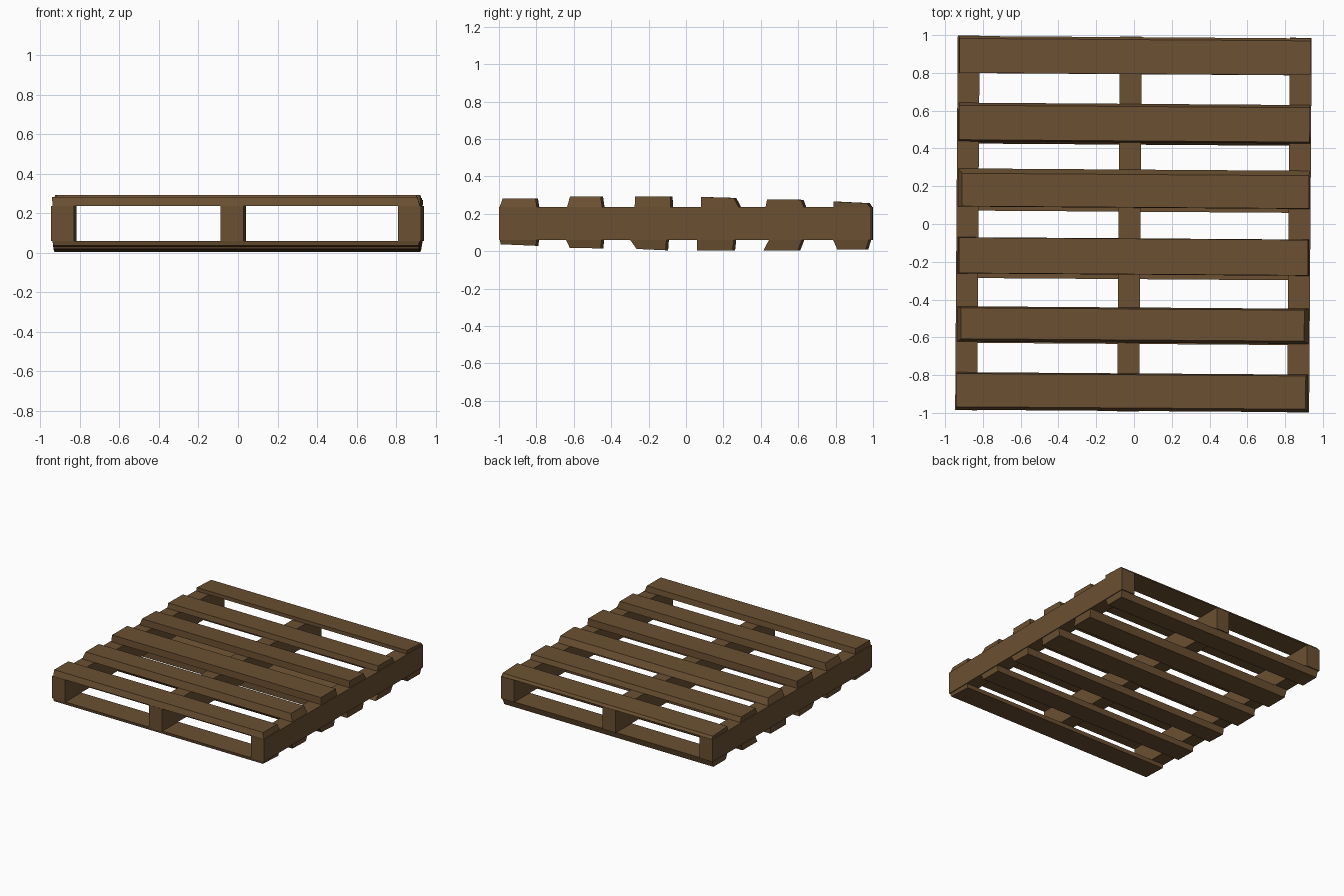
import bpy, math
from mathutils import Matrix

wood = bpy.data.materials.new("brown wood")
wood.diffuse_color = (0.145, 0.079, 0.031, 1)
YAW = Matrix.Rotation(math.radians(-0.4), 4, 'Z')  # whole pallet is turned slightly


def tapered_box(name, base, face):
    """Box between two rectangles, each (x0, x1, y0, y1, z at y0, z at y1)."""
    verts = []
    for x0, x1, y0, y1, z0, z1 in (base, face):
        verts += [(x0, y0, z0), (x1, y0, z0), (x1, y1, z1), (x0, y1, z1)]
    faces = [(3, 2, 1, 0), (4, 5, 6, 7)]
    faces += [(i, (i + 1) % 4, (i + 1) % 4 + 4, i + 4) for i in range(4)]
    if face[4] < base[4]:  # built downwards: flip to face outwards
        faces = [f[::-1] for f in faces]
    mesh = bpy.data.meshes.new(name)
    mesh.from_pydata(verts, [], faces)
    mesh.transform(YAW)
    mesh.materials.append(wood)
    bpy.context.collection.objects.link(bpy.data.objects.new(name, mesh))


# three stringers running front to back
LOW, HIGH = 0.06, 0.237
for side, x in (("left", -0.882), ("middle", -0.024), ("right", 0.876)):
    tapered_box(side + "_stringer",
                (x - 0.058, x + 0.058, -0.992, 0.992, LOW, LOW),
                (x - 0.058, x + 0.058, -0.992, 0.992, HIGH, HIGH))

# boards: base y range, face y range, face z at both edges, face x range
top_boards = [
    (-0.990, -0.791, -0.974, -0.798, 0.281, 0.281, -0.935, 0.915),
    (-0.629, -0.442, -0.614, -0.450, 0.293, 0.293, -0.912, 0.905),
    (-0.268, -0.076, -0.266, -0.078, 0.292, 0.292, -0.925, 0.922),
    (0.086, 0.288, 0.088, 0.262, 0.290, 0.285, -0.912, 0.925),
    (0.432, 0.636, 0.440, 0.622, 0.277, 0.275, -0.930, 0.927),
    (0.794, 0.989, 0.794, 0.976, 0.266, 0.257, -0.930, 0.930),
]
bottom_boards = [
    (-0.989, -0.793, -0.984, -0.795, 0.037, 0.029, -0.930, 0.920),
    (-0.635, -0.444, -0.615, -0.449, 0.018, 0.015, -0.930, 0.920),
    (-0.292, -0.098, -0.258, -0.102, 0.012, 0.005, -0.930, 0.920),
    (0.065, 0.262, 0.065, 0.256, 0.003, 0.003, -0.930, 0.920),
    (0.450, 0.626, 0.420, 0.604, 0.003, 0.003, -0.930, 0.920),
    (0.793, 0.984, 0.815, 0.968, 0.010, 0.010, -0.930, 0.920),
]
for label, boards, z in (("top", top_boards, HIGH), ("bottom", bottom_boards, LOW)):
    for n, (b0, b1, f0, f1, z0, z1, x0, x1) in enumerate(boards, 1):
        tapered_box(f"{label}_board_{n}", (-0.932, 0.928, b0, b1, z, z),
                    (x0, x1, f0, f1, z0, z1))
